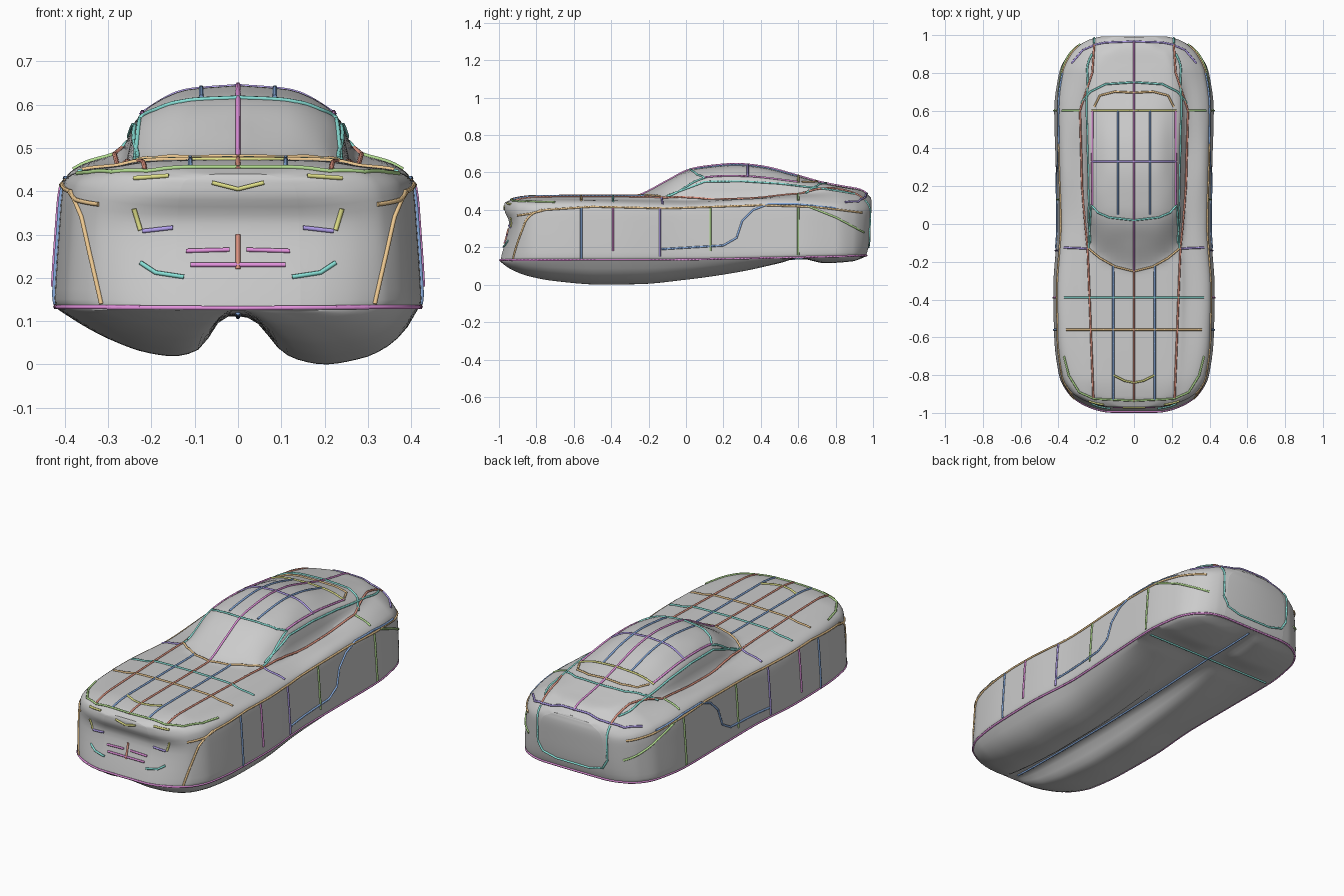
import bpy, bmesh, math
from mathutils import Vector
from mathutils.bvhtree import BVHTree

if "Cube" in bpy.data.objects:
    bpy.data.objects.remove(bpy.data.objects["Cube"])


def curve(pts, t):
    """Monotone cubic interpolation through (t, value) knots."""
    if t <= pts[0][0]:
        return pts[0][1]
    if t >= pts[-1][0]:
        return pts[-1][1]
    i = max(k for k in range(len(pts) - 1) if pts[k][0] <= t)

    def slope(k):
        return (pts[k + 1][1] - pts[k][1]) / (pts[k + 1][0] - pts[k][0])

    def tangent(k):
        if k == 0 or k == len(pts) - 1:
            return slope(min(k, len(pts) - 2))
        a, b = slope(k - 1), slope(k)
        return 0 if a * b <= 0 else 2 * a * b / (a + b)
    h = pts[i + 1][0] - pts[i][0]
    s = (t - pts[i][0]) / h
    return ((2*s**3 - 3*s**2 + 1) * pts[i][1] + (s**3 - 2*s**2 + s) * h * tangent(i)
            + (3*s**2 - 2*s**3) * pts[i + 1][1] + (s**3 - s**2) * h * tangent(i + 1))


# Plan width, sill height and belly depth along the length
WIDTH = [(-1, .14), (-.985, .2), (-.95, .275), (-.9, .335), (-.8, .385), (-.6, .41), (-.35, .415),
         (0, .395), (.3, .402), (.6, .41), (.8, .385), (.9, .34), (.95, .295), (.985, .24), (1, .19)]
SILL = [(-1, .125), (0, .128), (.5, .138), (1, .15)]
BELLY = [(-1, 0), (-.95, .035), (-.85, .075), (-.7, .103), (-.45, .122), (-.25, .12), (0, .098),
         (.3, .06), (.5, .022), (.6, 0), (.75, .028), (.9, .022), (1, 0)]
LOBE_R = [(0, .12), (.06, .15), (.12, .28), (.17, .48), (.24, .75), (.32, .9), (.48, 1),
          (.7, .88), (.83, .68), (.93, .38), (1, 0)]
LOBE_L = [(0, .12), (.06, .15), (.12, .32), (.19, .75), (.25, .92), (.36, 1), (.5, .93),
          (.72, .63), (.88, .3), (1, 0)]

# Height of the lengthwise rails, from centre line out to shoulder
CENTRE = [(-1, .44), (-.93, .462), (-.8, .474), (-.26, .476), (-.235, .484), (-.1, .555), (.02, .615),
          (.1, .631), (.27, .645), (.4, .633), (.6, .582), (.72, .548), (.85, .523), (.93, .51),
          (.97, .495), (1, .465)]
ROOF = [(-1, .44), (-.93, .46), (-.8, .472), (-.225, .474), (-.2, .482), (.03, .608), (.1, .622),
        (.27, .635), (.4, .623), (.6, .575), (.72, .545), (.85, .521), (.93, .507), (.97, .492), (1, .46)]
EDGE = [(-1, .438), (-.93, .458), (-.8, .47), (-.175, .472), (-.15, .48), (.07, .588), (.2, .602),
        (.35, .593), (.55, .563), (.75, .532), (.9, .507), (1, .455)]
RAIL = [(-1, .435), (-.93, .455), (-.8, .466), (-.13, .468), (.1, .558), (.3, .562),
        (.5, .548), (.7, .523), (.9, .495), (1, .45)]
FOOT = [(-1, .432), (-.93, .45), (-.8, .46), (-.1, .453), (.1, .455), (.35, .462),
        (.6, .488), (.8, .494), (.92, .478), (1, .44)]
FENDER = [(-1, .425), (-.9, .443), (-.6, .45), (0, .438), (.3, .456), (.55, .464), (.8, .455), (1, .42)]
SHOULDER = [(-1, .38), (-.85, .41), (-.5, .42), (-.1, .41), (.4, .428), (.7, .42), (1, .38)]
# Lengthwise lean of nose and tail by height
NOSE = [(.12, .005), (.2, .025), (.27, .045), (.33, .055), (.4, .03), (.43, .03), (.47, .045)]
TAIL = [(.13, -.045), (.2, -.025), (.3, -.015), (.44, -.008), (.5, -.02)]


def section(y, side):
    """Half cross-section from keel over the sill up to the centre line."""
    w, sill, d = curve(WIDTH, y), curve(SILL, y), curve(BELLY, y)
    lobe = LOBE_R if side > 0 else LOBE_L
    d *= 1.035 if side > 0 else .88
    out = [(i / 18 * w, sill - d * curve(lobe, i / 18)) for i in range(18)]
    out[0] = (0, sill - curve(BELLY, y) * .12)
    k = w / .41
    sh = curve(SHOULDER, y)
    top = [(w, sill), (w * 1.03, sill + .025), (w * 1.008, .3), (w * .978, sh),
           (.355 * k, curve(FENDER, y)), (.278 * k, curve(FOOT, y)), (.242 * k, curve(RAIL, y)),
           (.2 * k, curve(EDGE, y)), (.12 * k, curve(ROOF, y)), (0, curve(CENTRE, y))]
    xs = [(i, p[0]) for i, p in enumerate(top)]
    zs = [(i, p[1]) for i, p in enumerate(top)]
    n = (len(top) - 1) * 4
    out += [(curve(xs, i / 4), curve(zs, i / 4)) for i in range(n + 1)]
    pts = []
    for x, z in out:
        a = max(0, (-y - .8) / .2)
        b = max(0, (y - .8) / .2)
        pts.append((side * x, y + a * a * curve(NOSE, z) + b * b * curve(TAIL, z), z))
    return pts


# Body shell: one loft along the car, closed at nose and tail
bm = bmesh.new()
N = 150
rows = []
for j in range(N + 1):
    y = math.sin(math.pi * (j / N - .5))
    rows.append([[bm.verts.new(p) for p in section(y, s)] for s in (1, -1)])
for j in range(N):
    for s in (0, 1):
        a, b = rows[j][s], rows[j + 1][s]
        for i in range(len(a) - 1):
            bm.faces.new((a[i], a[i + 1], b[i + 1], b[i]))
for right, left in (rows[0], rows[-1]):
    for i in range(18, len(right) - 2):
        bm.faces.new((right[i], right[i + 1], left[i + 1], left[i]))
bmesh.ops.remove_doubles(bm, verts=bm.verts, dist=.0002)
bmesh.ops.recalc_face_normals(bm, faces=bm.faces)
mesh = bpy.data.meshes.new("body_shell")
bm.to_mesh(mesh)
tree = BVHTree.FromBMesh(bm)
bm.free()
body = bpy.data.objects.new("body_shell", mesh)
bpy.context.collection.objects.link(body)
bpy.context.view_layer.objects.active = body
body.select_set(True)
bpy.ops.object.shade_smooth_by_angle(angle=math.radians(40))

# Coloured contour tubes, dropped onto the shell from a viewing direction
COLOURS = {"red": (.75, .3, .22), "blue": (.25, .42, .75), "teal": (.25, .75, .68), "green": (.45, .72, .28),
           "purple": (.45, .35, .85), "magenta": (.8, .3, .75), "orange": (.85, .58, .28), "yellow": (.75, .75, .25)}
MATS = {}
for key, rgb in COLOURS.items():
    MATS[key] = bpy.data.materials.new(key)
    MATS[key].diffuse_color = (*rgb, 1)
VIEWS = {"top": lambda a, b: ((a, b, 2), (0, 0, -1)), "bottom": lambda a, b: ((a, b, -2), (0, 0, 1)),
         "side": lambda a, b: ((2, a, b), (-1, 0, 0)), "front": lambda a, b: ((a, -2, b), (0, 1, 0)),
         "rear": lambda a, b: ((a, 2, b), (0, -1, 0))}


def line(name, view, colour, pts, mirror=True):
    cu = bpy.data.curves.new(name, 'CURVE')
    cu.dimensions = '3D'
    cu.bevel_depth = .0055
    cu.bevel_resolution = 1
    cu.use_fill_caps = True
    path = []
    for p, q in zip(pts, pts[1:]):
        n = max(1, round(math.dist(p, q) / .02))
        path += [(p[0] + (q[0] - p[0]) * i / n, p[1] + (q[1] - p[1]) * i / n) for i in range(n)]
    path.append(pts[-1])
    hits = []
    for a, b in path:
        o, d = VIEWS[view](a, b)
        h, nrm = tree.ray_cast(Vector(o), Vector(d))[:2]
        if h:
            hits.append(h + nrm * .0015)
    for s in ((1, -1) if mirror else (1,)):
        sp = cu.splines.new('POLY')
        sp.points.add(len(hits) - 1)
        for pt, h in zip(sp.points, hits):
            pt.co = (s * h.x, h.y, h.z, 1)
    cu.materials.append(MATS[colour])
    bpy.context.collection.objects.link(bpy.data.objects.new(name, cu))


# Bonnet
line("bonnet_centre_line", "top", "red", [(0, -.94), (0, -.25)], False)
line("bonnet_cross_front", "top", "orange", [(-.36, -.56), (.36, -.56)], False)
line("bonnet_cross_rear", "top", "teal", [(-.37, -.39), (.37, -.39)], False)
line("bonnet_rib", "top", "blue", [(.11, -.93), (.11, -.22)])
line("bonnet_front_edge", "top", "green", [(0, -.935), (.21, -.925), (.29, -.89), (.345, -.8), (.37, -.7)])
line("bonnet_point", "top", "yellow", [(.11, -.8), (.05, -.83), (0, -.84)])
line("deck_edge", "top", "red", [(.215, -.92), (.245, -.13), (.275, .2), (.285, .6), (.22, .8), (.21, .95)])
line("cowl_cross", "top", "purple", [(.245, -.13), (.37, -.125)])
# Cabin
line("roof_centre_line", "top", "magenta", [(0, -.25), (0, .97)], False)
line("windscreen_base", "top", "orange", [(.24, -.13), (.18, -.18), (.1, -.225), (0, -.25)])
line("windscreen_frame", "top", "teal", [(.24, -.13), (.225, .1), (.19, .06), (.13, .035), (0, .02)])
line("roof_edge", "top", "magenta", [(.22, .1), (.22, .6)])
line("roof_rib", "top", "blue", [(.085, .05), (.085, .6)])
line("roof_cross_front", "top", "purple", [(-.225, .33), (.225, .33)], False)
line("roof_cross_rear", "top", "yellow", [(-.225, .6), (.225, .6)], False)
line("rear_window_edge", "top", "orange", [(.21, .62), (.18, .68), (.1, .7), (0, .695)])
line("rear_window_frame", "top", "teal", [(.28, .64), (.23, .7), (.15, .74), (0, .75)])
line("side_window", "side", "teal", [(-.1, .475), (.1, .55), (.3, .553), (.5, .54), (.75, .51), (.9, .485)])
line("rear_tub_edge", "top", "purple", [(0, .965), (.15, .96), (.2, .95), (.27, .92), (.33, .85)])
line("haunch_cross", "top", "green", [(.285, .6), (.38, .6)])
# Sides
line("sill_line", "side", "magenta", [(-.97, .133), (0, .135), (.5, .145), (.93, .155)])
line("shoulder_line", "side", "orange", [(-.9, .37), (-.83, .38), (-.75, .4), (-.5, .417), (-.1, .408),
                                         (.4, .425), (.7, .415), (.94, .385)])
for nm, y, c, lo in (("wing_seam", -.56, "blue", .14), ("wing_rib", -.39, "magenta", .18),
                     ("door_front", -.14, "purple", .15), ("door_middle", .13, "green", .18),
                     ("rear_wing_seam", .6, "green", .16)):
    line(nm, "side", c, [(y, lo), (y, .41)])
line("haunch_line", "side", "blue", [(-.13, .19), (.2, .21), (.27, .25), (.3, .34), (.36, .4),
                                     (.44, .43), (.6, .43), (.8, .41)])
line("rear_wing_slope", "side", "green", [(.65, .42), (.8, .36), (.95, .28)])
# Nose
line("grille_bar", "front", "magenta", [(-.11, .23), (.11, .23)], False)
line("grille_upper_bar", "front", "magenta", [(.02, .265), (.12, .262)])
line("grille_upright", "front", "red", [(0, .22), (0, .3)], False)
line("lower_lip", "front", "teal", [(.225, .235), (.19, .212), (.125, .202)])
line("lamp_edge", "front", "yellow", [(.24, .36), (.225, .31)])
line("lamp_base", "front", "purple", [(.22, .308), (.15, .316)])
line("nose_lip", "front", "yellow", [(.24, .43), (.16, .435)])
line("nose_dip", "front", "yellow", [(-.06, .42), (0, .405), (.06, .42)], False)
line("nose_corner", "front", "orange", [(.385, .4), (.36, .34), (.34, .25), (.315, .14)])
line("nose_base", "front", "magenta", [(0, .13), (.3, .132)])
# Tail and underside
line("tail_panel", "rear", "teal", [(.21, .45), (.21, .27), (.18, .22), (.1, .2), (0, .2)])
line("tail_base", "rear", "magenta", [(0, .155), (.3, .157)])
line("keel_line", "bottom", "blue", [(0, -.94), (0, .93)], False)
line("underside_cross", "bottom", "teal", [(-.39, .6), (.39, .6)], False)

for m in bpy.data.materials:
    if m.users and not m.is_grease_pencil:
        m.use_nodes = True
        m.node_tree.nodes["Principled BSDF"].inputs["Base Color"].default_value = m.diffuse_color
